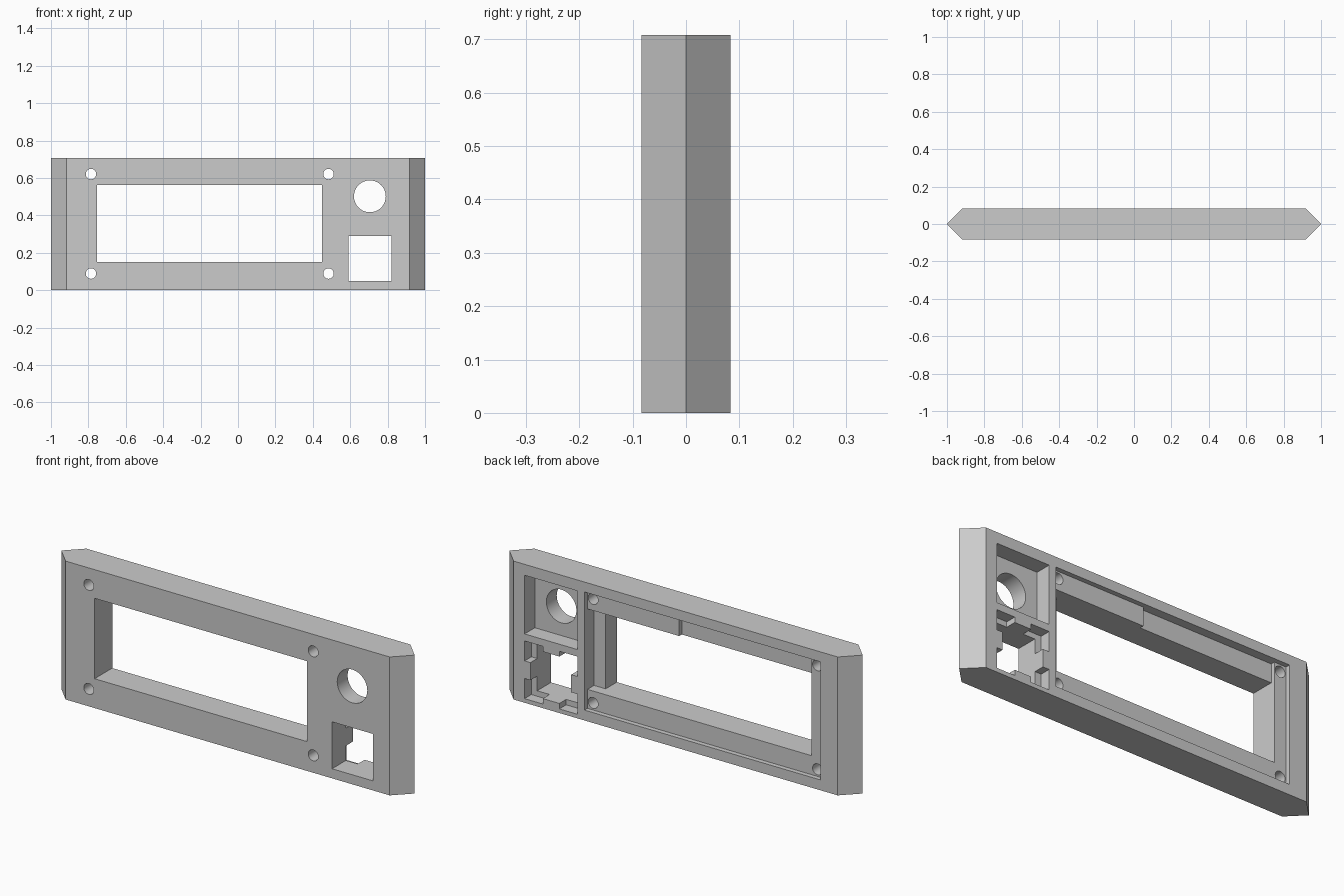
import bpy, bmesh, math

if "Cube" in bpy.data.objects:
    bpy.data.objects.remove(bpy.data.objects["Cube"])

BACK, FRONT = 0.0835, -0.0835
HEIGHT = 0.708

grey = bpy.data.materials.new("plain_grey")
grey.diffuse_color = (0.6, 0.6, 0.6, 1)
grey.use_nodes = True
grey.node_tree.nodes["Principled BSDF"].inputs["Base Color"].default_value = grey.diffuse_color


def new_object(name, bm):
    bmesh.ops.recalc_face_normals(bm, faces=bm.faces)
    mesh = bpy.data.meshes.new(name)
    bm.to_mesh(mesh)
    bm.free()
    mesh.materials.append(grey)
    obj = bpy.data.objects.new(name, mesh)
    bpy.context.collection.objects.link(obj)
    return obj


def prism(name, profile, vector):
    bm = bmesh.new()
    face = bm.faces.new([bm.verts.new(p) for p in profile])
    ext = bmesh.ops.extrude_face_region(bm, geom=[face])
    verts = [g for g in ext["geom"] if isinstance(g, bmesh.types.BMVert)]
    bmesh.ops.translate(bm, vec=vector, verts=verts)
    return new_object(name, bm)


def cut(profile, depth):
    """Cut an x/z profile into the body from the back, to the given depth."""
    start = BACK + 0.05
    cutter = prism("cutter", [(x, start, z) for x, z in profile], (0, -(depth + 0.05), 0))
    cutter.hide_render = True
    mod = body.modifiers.new("cut", 'BOOLEAN')
    mod.operation, mod.solver, mod.object = 'DIFFERENCE', 'EXACT', cutter
    bpy.context.view_layer.objects.active = body
    bpy.ops.object.modifier_apply(modifier=mod.name)
    bpy.data.objects.remove(cutter)


def rect(x0, x1, z0, z1):
    return [(x0, z0), (x1, z0), (x1, z1), (x0, z1)]


def circle(x, z, r, n):
    return [(x + r * math.cos(math.tau * i / n), z + r * math.sin(math.tau * i / n))
            for i in range(n)]


THROUGH = 0.25

# Panel with pointed left and right ends
body = prism("front_panel", [(-1, 0, 0), (-0.917, FRONT, 0), (0.917, FRONT, 0),
                             (1, 0, 0), (0.917, BACK, 0), (-0.917, BACK, 0)], (0, 0, HEIGHT))

# Display: board recess, window, side pocket and pin clearance
cut(rect(-0.82, 0.516, 0.053, 0.657), 0.024)
cut(rect(-0.753, 0.45, 0.15, 0.5615), THROUGH)
cut(rect(0.40, 0.516, 0.15, 0.5615), 0.077)
cut(rect(-0.753, -0.003, 0.50, 0.657), 0.045)

# Screw holes
for x in (-0.786, 0.484):
    for z in (0.089, 0.621):
        cut(circle(x, z, 0.028, 32), THROUGH)

# Round knob hole with its square pocket
cut(rect(0.555, 0.855, 0.352, 0.652), 0.083)
cut(circle(0.705, 0.502, 0.085, 64), THROUGH)

# Square socket hole with a notch at each corner
cut(rect(0.591, 0.822, 0.049, 0.289), THROUGH)
for x0, x1 in ((0.555, 0.658), (0.752, 0.855)):
    for z0, z1 in ((0.021, 0.124), (0.214, 0.316)):
        cut(rect(x0, x1, z0, z1), 0.055)

# Smooth hole walls, sharp panel edges
bpy.ops.object.select_all(action='DESELECT')
body.select_set(True)
bpy.context.view_layer.objects.active = body
bpy.ops.object.shade_smooth_by_angle(angle=math.radians(30))
